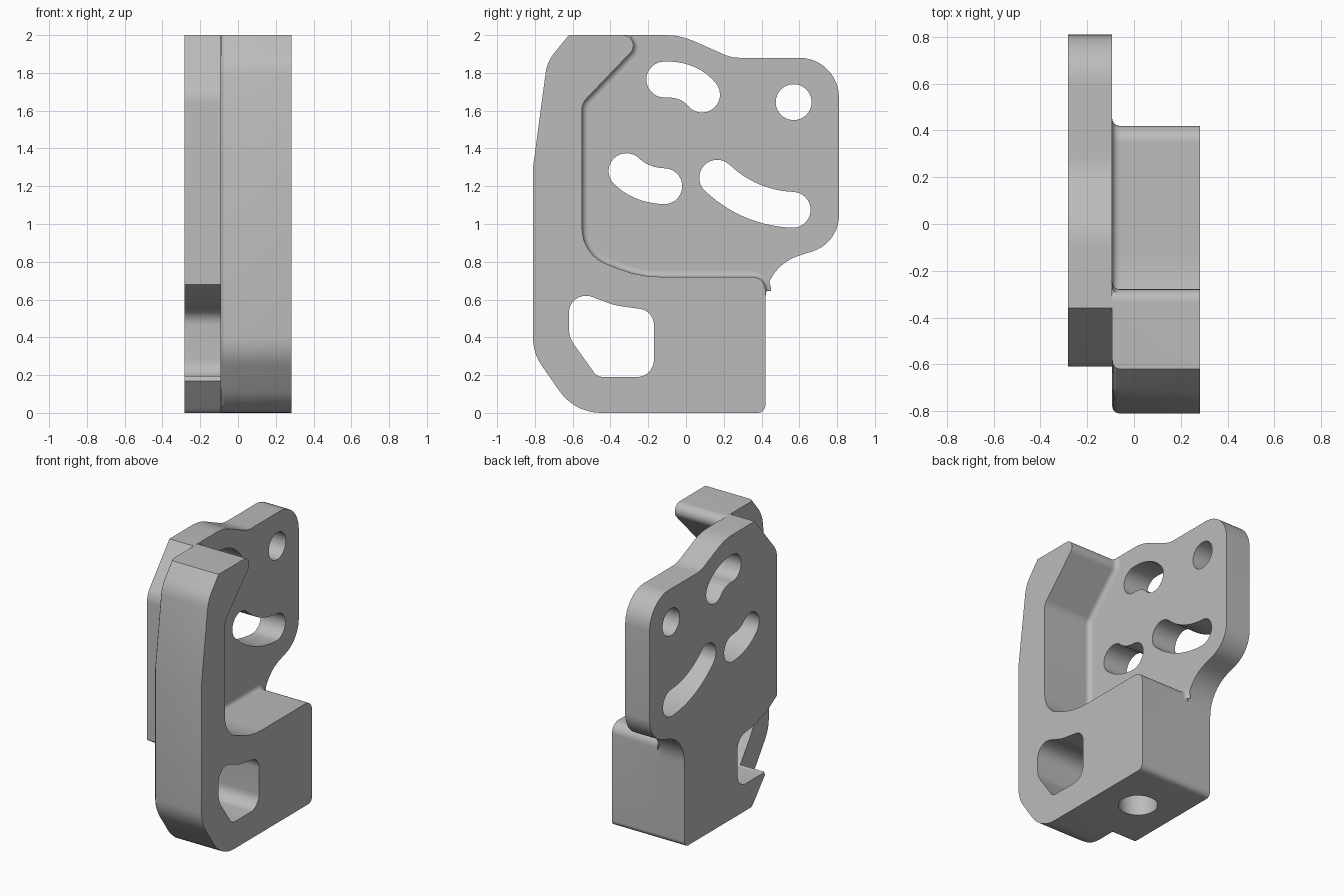
import bpy, bmesh, math
from mathutils import Vector

if "Cube" in bpy.data.objects:
    bpy.data.objects.remove(bpy.data.objects["Cube"], do_unlink=True)

BACK, STEP, FACE = -0.283, -0.093, 0.283   # x of plate back, plate face, arm face
FILLET = 0.03

metal = bpy.data.materials.new("grey_metal")
metal.use_nodes = True
metal.diffuse_color = (0.5, 0.5, 0.5, 1)
metal.node_tree.nodes["Principled BSDF"].inputs["Base Color"].default_value = (0.5, 0.5, 0.5, 1)


def rounded(corners, closed=True):
    """Replace each (y, z, radius) corner with an arc."""
    pts, n = [], len(corners)
    for i, (y, z, r) in enumerate(corners):
        c = Vector((y, z))
        if r == 0 or (not closed and i in (0, n - 1)):
            pts.append(c)
            continue
        a = (Vector(corners[i - 1][:2]) - c).normalized()
        b = (Vector(corners[(i + 1) % n][:2]) - c).normalized()
        half = a.angle(b) / 2
        mid = c + (a + b).normalized() * (r / math.sin(half))
        start = c + a * (r / math.tan(half)) - mid
        end = c + b * (r / math.tan(half)) - mid
        turn = math.pi - 2 * half
        steps = max(3, round(turn / 0.13))
        for k in range(steps + 1):
            t = k / steps
            pts.append(mid + (start * math.sin((1 - t) * turn) + end * math.sin(t * turn)) / math.sin(turn))
    return pts


def slot(path, r):
    """Outline of a round-ended slot along a three point arc."""
    p, q, s = (Vector(v) for v in path)
    ctrl = 2 * q - (p + s) / 2
    line = [p * (1 - t) ** 2 + ctrl * 2 * t * (1 - t) + s * t * t for t in (k / 14 for k in range(15))]
    right, left = [], []
    for i, c in enumerate(line):
        d = (line[min(i + 1, 14)] - line[max(i - 1, 0)]).normalized()
        side = Vector((d.y, -d.x)) * r
        right.append(c + side)
        left.append(c - side)
    caps = []
    for centre, edge in ((s, right[-1]), (p, left[0])):
        v = edge - centre
        caps.append([centre + Vector((v.x * math.cos(a) - v.y * math.sin(a), v.x * math.sin(a) + v.y * math.cos(a)))
                     for a in (math.pi * k / 14 for k in range(1, 14))])
    return right + caps[0] + left[::-1] + caps[1]


def finish(bm, name):
    bmesh.ops.recalc_face_normals(bm, faces=bm.faces)
    mesh = bpy.data.meshes.new(name)
    bm.to_mesh(mesh)
    bm.free()
    mesh.materials.append(metal)
    ob = bpy.data.objects.new(name, mesh)
    bpy.context.collection.objects.link(ob)
    return ob


def prism(name, outline, x0, x1, soften=None):
    bm = bmesh.new()
    base = bm.faces.new([bm.verts.new((x0, p.x, p.y)) for p in outline])
    top = bmesh.ops.extrude_face_region(bm, geom=[base], use_keep_orig=True)["geom"]
    bmesh.ops.translate(bm, vec=(x1 - x0, 0, 0), verts=[v for v in top if isinstance(v, bmesh.types.BMVert)])
    if soften:
        edges = [e for e in bm.edges if all(abs(v.co.x - x0) < 1e-5 and v.co.y < soften for v in e.verts)]
        bmesh.ops.bevel(bm, geom=edges, offset=FILLET, segments=3, profile=0.5, affect='EDGES')
    return finish(bm, name)


def boolean(target, tool, operation):
    mod = target.modifiers.new(operation.lower(), 'BOOLEAN')
    mod.operation, mod.object, mod.solver = operation, tool, 'EXACT'
    bpy.context.view_layer.objects.active = target
    bpy.ops.object.modifier_apply(modifier=mod.name)
    bpy.data.objects.remove(tool, do_unlink=True)


def smooth(ob):
    bpy.ops.object.select_all(action='DESELECT')
    ob.select_set(True)
    bpy.context.view_layer.objects.active = ob
    bpy.ops.object.shade_smooth_by_angle(angle=math.radians(25))


# Thick hooked arm: inner edge, then outer edge
inner = [(0.42, 0.72, 0.07), (-0.25, 0.72, 0.6), (-0.55, 0.84, 0.2),
         (-0.55, 1.64, 0.08), (-0.205, 2, 0.055)]
outer = [(-0.62, 2, 0), (-0.735, 1.86, 0.2), (-0.81, 1.3, 0),
         (-0.81, 0.317, 0.25), (-0.59, 0, 0.27), (0.42, 0, 0.04)]
arm = prism("hooked_arm", rounded(inner + outer), STEP, FACE, soften=-0.57)

# Thin plate behind the arm
plate = prism("bracket_body", rounded([
    (0.42, 0, 0.04), (0.42, 0.775, 0.25), (0.81, 0.9, 0.2), (0.81, 1.88, 0.21),
    (0.24, 1.88, 0.2), (-0.03, 2, 0.35), (-0.36, 2, 0), (-0.61, 1.7, 0.15),
    (-0.61, 0.68, 0), (-0.45, 0.58, 0), (-0.4, 0.4, 0), (-0.45, 0.23, 0),
    (-0.475, 0.17, 0), (-0.33, 0, 0.05)]), BACK, STEP)
boolean(plate, arm, 'UNION')

# Window, slots and round hole cut straight through
cuts = [
    rounded([(-0.62, 0.66, 0.09), (-0.38, 0.57, 0.3), (-0.17, 0.54, 0.085),
             (-0.17, 0.19, 0.09), (-0.47, 0.19, 0.06), (-0.62, 0.4, 0.15)]),
    slot([(-0.115, 1.765), (0, 1.747), (0.085, 1.685)], 0.095),
    slot([(-0.315, 1.28), (-0.225, 1.222), (-0.115, 1.2)], 0.095),
    slot([(0.165, 1.245), (0.35, 1.123), (0.565, 1.075)], 0.095),
    [Vector((0.57 + 0.095 * math.cos(a), 1.645 + 0.095 * math.sin(a)))
     for a in (math.tau * k / 40 for k in range(40))],
]
for outline in cuts:
    boolean(plate, prism("cutter", outline, -0.5, 0.5), 'DIFFERENCE')

# Blind hole in the underside
bm = bmesh.new()
bmesh.ops.create_cone(bm, cap_ends=True, segments=40, radius1=0.125, radius2=0.125, depth=1)
bmesh.ops.translate(bm, vec=(0, 0.04, 0), verts=bm.verts)
boolean(plate, finish(bm, "bore_cutter"), 'DIFFERENCE')
smooth(plate)

# Concave fillet where the arm's inner edge meets the plate
path = [p for p in rounded([(0.42, 0.645, 0)] + inner + [(-0.4, 2, 0)], closed=False) if p.y < 1.985]
bm = bmesh.new()
rows = []
for i, p in enumerate(path):
    d = (path[min(i + 1, len(path) - 1)] - path[max(i - 1, 0)]).normalized()
    row = []
    for t in (math.pi / 2 * k / 5 for k in range(6)):
        q = p + Vector((d.y, -d.x)) * FILLET * (1 - math.sin(t))
        row.append(bm.verts.new((STEP + FILLET * (1 - math.cos(t)), q.x, min(q.y, 2))))
    rows.append(row)
for a, b in zip(rows, rows[1:]):
    for k in range(5):
        bm.faces.new((a[k], b[k], b[k + 1], a[k + 1]))
smooth(finish(bm, "inner_fillet"))
